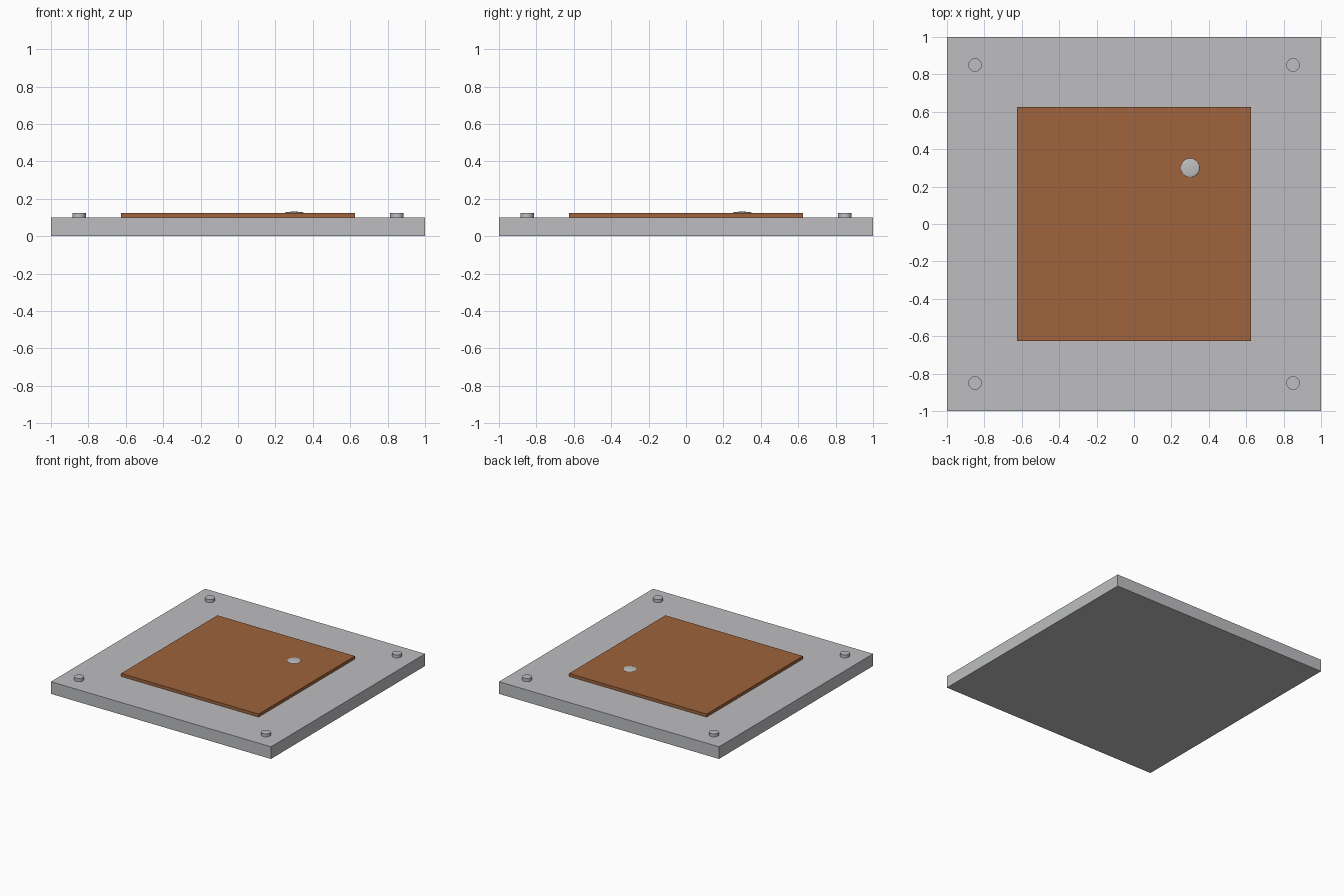
import bpy
import math

cube = bpy.data.objects.get("Cube")
if cube:
    bpy.data.objects.remove(cube, do_unlink=True)


def material(name, rgb):
    mat = bpy.data.materials.new(name)
    mat.use_nodes = True
    color = (*rgb, 1)
    mat.diffuse_color = color
    mat.node_tree.nodes["Principled BSDF"].inputs["Base Color"].default_value = color
    return mat


def finish(name, mat, smooth=False):
    obj = bpy.context.object
    obj.name = name
    bpy.ops.object.transform_apply(location=False, rotation=False, scale=True)
    obj.data.materials.append(mat)
    if smooth:
        bpy.ops.object.shade_smooth_by_angle(angle=math.radians(35))
    return obj


def slab(name, width, bottom, top, mat):
    bpy.ops.mesh.primitive_cube_add(size=1, location=(0, 0, (bottom + top) / 2))
    bpy.context.object.scale = (width, width, top - bottom)
    return finish(name, mat)


grey = material("light grey", (0.51, 0.515, 0.53))
copper = material("copper brown", (0.345, 0.125, 0.045))

BASE_TOP = 0.1
PATCH_TOP = 0.125

# Square base and raised patch
slab("base_plate", 2, 0, BASE_TOP, grey)
slab("raised_patch", 1.25, BASE_TOP, PATCH_TOP, copper)

# Corner studs
for y, depth in ((-1, "front"), (1, "back")):
    for x, side in ((-1, "right"), (1, "left")):
        bpy.ops.mesh.primitive_cylinder_add(
            vertices=32, radius=0.036, depth=PATCH_TOP - BASE_TOP,
            location=(0.85 * x, 0.85 * y, (BASE_TOP + PATCH_TOP) / 2))
        finish(f"{depth}_{side}_stud", grey, smooth=True)

# Flattened contact button on the patch
bpy.ops.mesh.primitive_uv_sphere_add(segments=32, ring_count=16, radius=0.05,
                                     location=(0.3, 0.3, PATCH_TOP))
bpy.context.object.scale.z = 0.12
finish("contact_button", grey, smooth=True)
